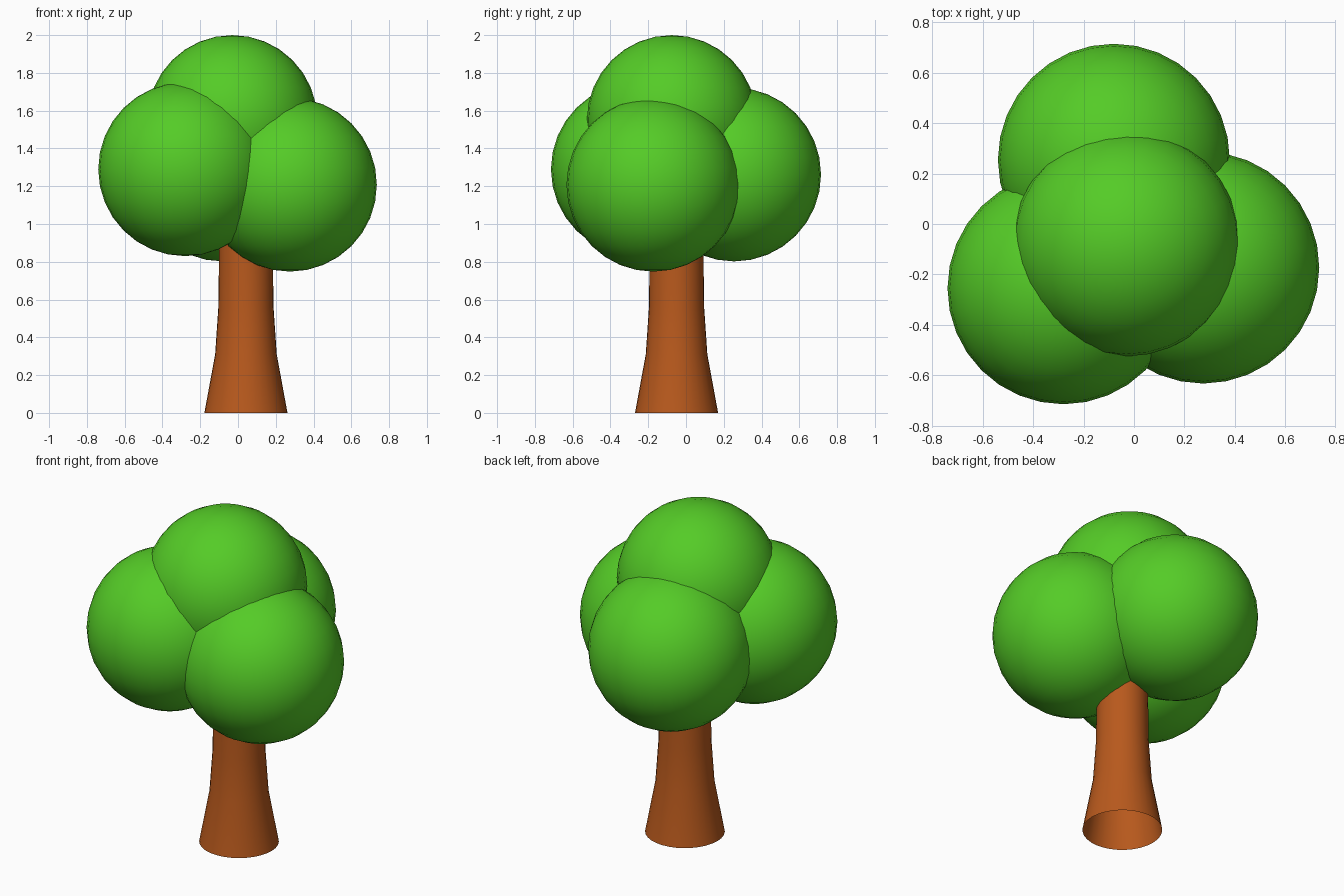
import bpy, bmesh, math

if "Cube" in bpy.data.objects:
    bpy.data.objects.remove(bpy.data.objects["Cube"])


def material(name, rgb):
    m = bpy.data.materials.new(name)
    m.diffuse_color = (*rgb, 1)
    m.use_nodes = True
    m.node_tree.nodes["Principled BSDF"].inputs["Base Color"].default_value = m.diffuse_color
    return m


def add_object(name, bm, mat, location):
    for f in bm.faces:
        f.smooth = True
    mesh = bpy.data.meshes.new(name)
    bm.to_mesh(mesh)
    bm.free()
    mesh.materials.append(mat)
    ob = bpy.data.objects.new(name, mesh)
    ob.location = location
    bpy.context.collection.objects.link(ob)
    return ob


green = material("leaf_green", (0.09, 0.6, 0.02))
brown = material("bark_brown", (0.48, 0.1, 0.012))

# Foliage: four overlapping balls
foliage = {
    "foliage_top": ((-0.03, -0.075, 1.55), 0.45),
    "foliage_left": ((-0.28, -0.255, 1.29), 0.46),
    "foliage_right": ((0.275, -0.173, 1.208), 0.46),
    "foliage_back": ((-0.08, 0.255, 1.262), 0.46),
}
for name, (centre, radius) in foliage.items():
    bm = bmesh.new()
    bmesh.ops.create_uvsphere(bm, u_segments=32, v_segments=16, radius=radius)
    add_object(name, bm, green, centre)

# Trunk: open flared tube, running up into the foliage
profile = [(0.22, 0), (0.163, 0.31), (0.146, 0.56), (0.143, 0.8), (0.143, 1.08)]
sides = 32
bm = bmesh.new()
rings = [[bm.verts.new((r * math.cos(2 * math.pi * i / sides),
                        r * math.sin(2 * math.pi * i / sides), z))
          for i in range(sides)] for r, z in profile]
for low, high in zip(rings, rings[1:]):
    for i in range(sides):
        j = (i + 1) % sides
        bm.faces.new((low[i], low[j], high[j], high[i]))
add_object("trunk", bm, brown, (0.042, -0.05, 0))
